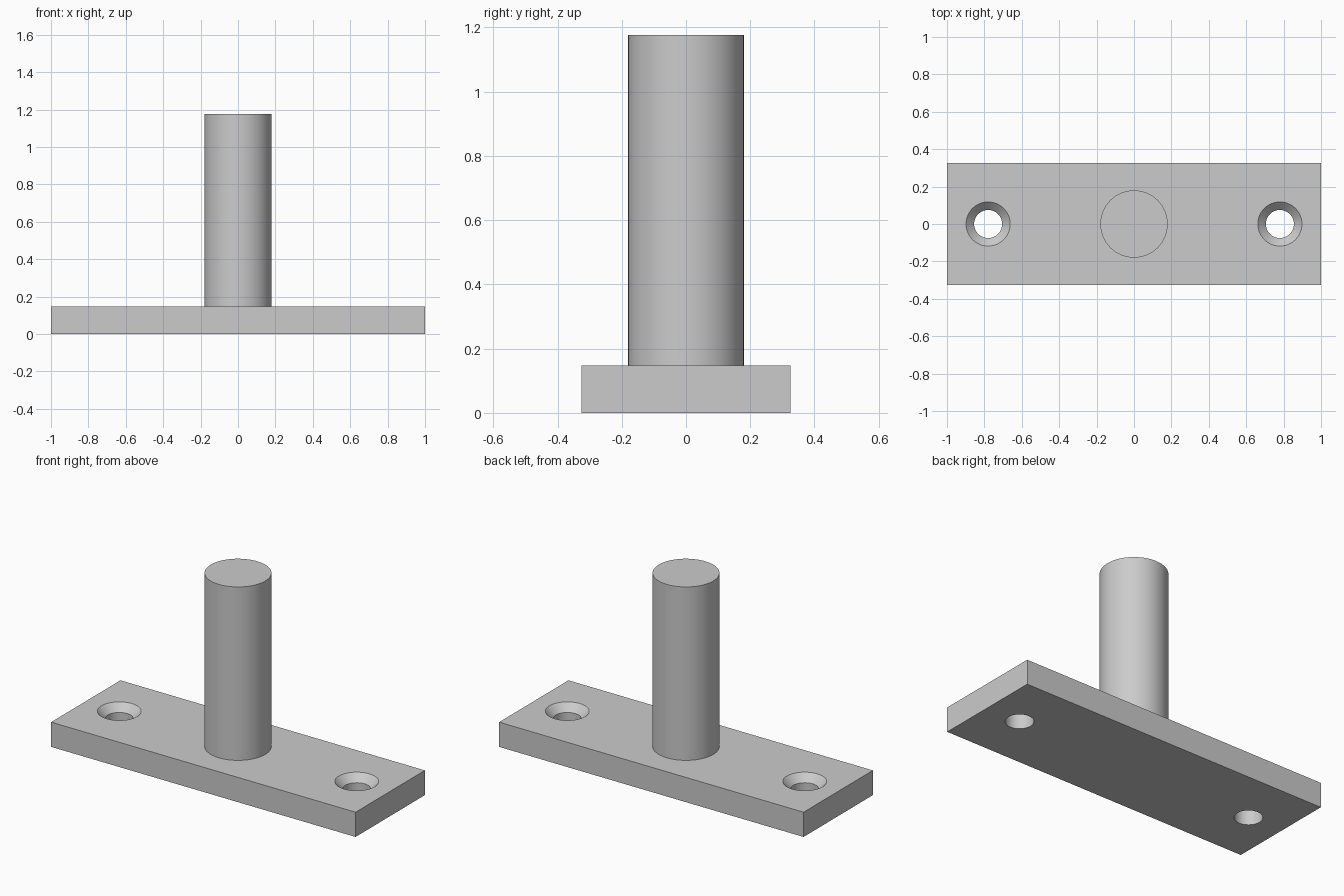
import bpy, bmesh, math

if "Cube" in bpy.data.objects:
    bpy.data.objects.remove(bpy.data.objects["Cube"], do_unlink=True)

LENGTH, DEPTH, THICK = 2.0, 0.65, 0.147
POST_R, POST_TOP = 0.18, 1.177
HOLE_X, HOLE_R, SINK_R = 0.78, 0.075, 0.118
SINK_Z = THICK - (SINK_R - HOLE_R)
SIDES = 64

steel = bpy.data.materials.new("plain_grey")
steel.use_nodes = True
GREY = (0.6, 0.6, 0.6, 1)
steel.diffuse_color = GREY
steel.node_tree.nodes["Principled BSDF"].inputs["Base Color"].default_value = GREY


def add_object(name, bm):
    mesh = bpy.data.meshes.new(name)
    bmesh.ops.recalc_face_normals(bm, faces=bm.faces)
    bm.to_mesh(mesh)
    bm.free()
    mesh.materials.append(steel)
    obj = bpy.data.objects.new(name, mesh)
    bpy.context.collection.objects.link(obj)
    return obj


def turned(name, profile, x=0):
    """Solid of revolution from (radius, z) points, capped at both ends."""
    bm = bmesh.new()
    rings = []
    for r, z in profile:
        angles = [math.tau * i / SIDES for i in range(SIDES)]
        rings.append([bm.verts.new((x + r * math.cos(a), r * math.sin(a), z)) for a in angles])
    for low, high in zip(rings, rings[1:]):
        for i in range(SIDES):
            j = (i + 1) % SIDES
            bm.faces.new((low[i], low[j], high[j], high[i]))
    bm.faces.new(rings[0])
    bm.faces.new(rings[-1])
    return add_object(name, bm)


def shade(obj):
    bpy.ops.object.select_all(action="DESELECT")
    obj.select_set(True)
    bpy.context.view_layer.objects.active = obj
    bpy.ops.object.shade_smooth_by_angle(angle=math.radians(30))


# Flat base plate
bm = bmesh.new()
bmesh.ops.create_cube(bm, size=1)
for v in bm.verts:
    v.co.x *= LENGTH
    v.co.y *= DEPTH
    v.co.z = (v.co.z + 0.5) * THICK
plate = add_object("base_plate", bm)

# Countersunk screw holes, one at each end
over = 0.02
sink_profile = [(HOLE_R, -over), (HOLE_R, SINK_Z), (SINK_R + over, THICK + over)]
for side, x in (("left", HOLE_X), ("right", -HOLE_X)):
    cutter = turned(side + "_hole_cutter", sink_profile, x)
    cut = plate.modifiers.new(side + "_screw_hole", "BOOLEAN")
    cut.operation = "DIFFERENCE"
    cut.solver = "EXACT"
    cut.object = cutter
    bpy.context.view_layer.objects.active = plate
    bpy.ops.object.modifier_apply(modifier=cut.name)
    bpy.data.objects.remove(cutter, do_unlink=True)
shade(plate)

# Upright round post
shade(turned("post", [(POST_R, THICK), (POST_R, POST_TOP)]))
